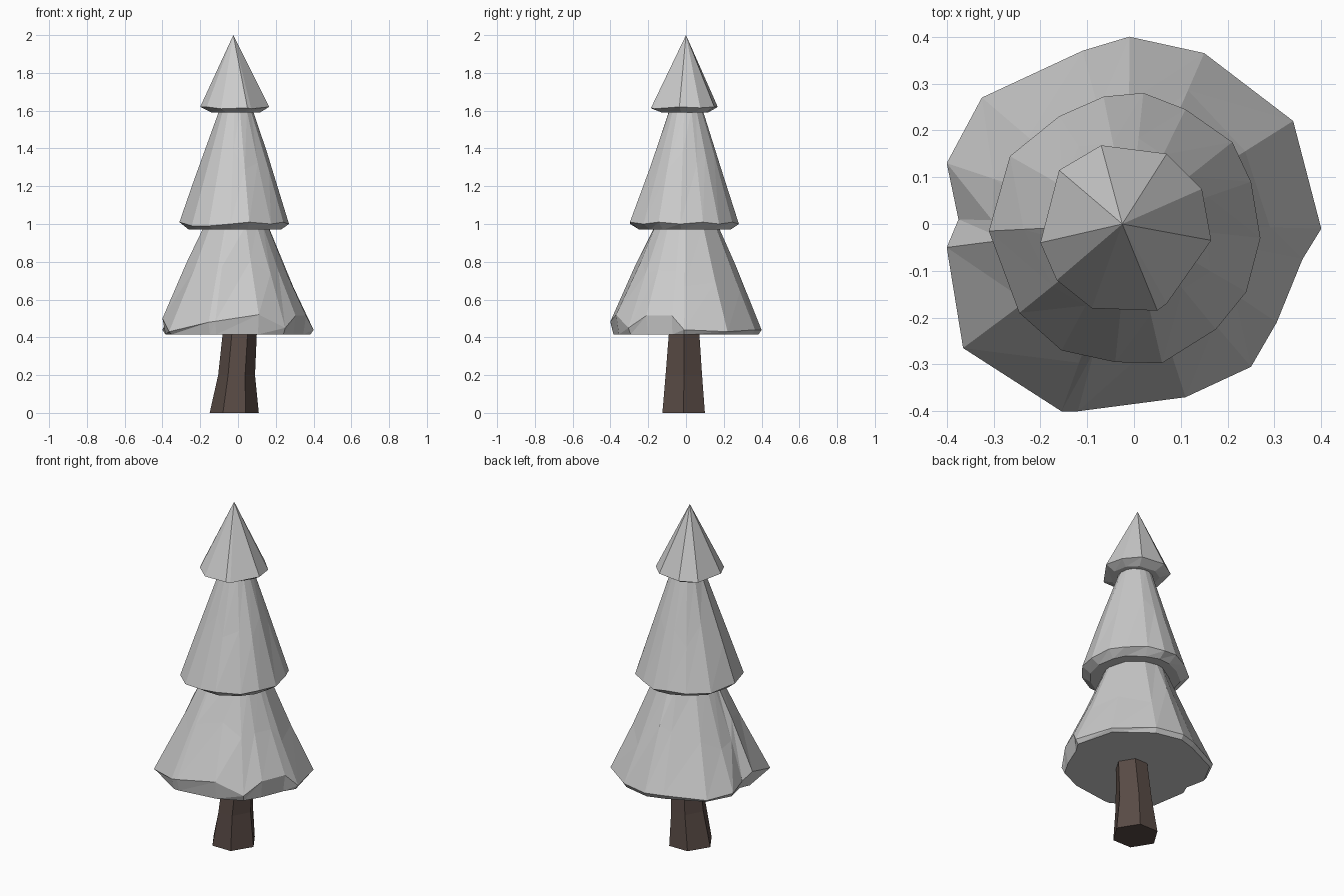
import bpy, bmesh, random, math
from mathutils import Vector

if "Cube" in bpy.data.objects:
    bpy.data.objects.remove(bpy.data.objects["Cube"])

random.seed(4)


def build(name, rings, color=None):
    """Loft rings of equal count from bottom to top; a one-point last ring is an apex."""
    bm = bmesh.new()
    loops = [[bm.verts.new(p) for p in r] for r in rings]
    for a, b in zip(loops, loops[1:]):
        n = len(a)
        for i in range(n):
            j = (i + 1) % n
            if len(b) == 1:
                bm.faces.new((a[i], a[j], b[0]))
            elif name == "trunk":
                bm.faces.new((a[i], a[j], b[j], b[i]))
            else:
                bm.faces.new((a[i], a[j], b[j]))
                bm.faces.new((a[i], b[j], b[i]))
    bm.faces.new(loops[0][::-1])
    if len(loops[-1]) > 1:
        bm.faces.new(loops[-1])
    bmesh.ops.recalc_face_normals(bm, faces=bm.faces)
    me = bpy.data.meshes.new(name)
    bm.to_mesh(me)
    bm.free()
    ob = bpy.data.objects.new(name, me)
    bpy.context.collection.objects.link(ob)
    if color:
        mat = bpy.data.materials.new(name + "_colour")
        mat.diffuse_color = color
        mat.use_nodes = True
        mat.node_tree.nodes["Principled BSDF"].inputs["Base Color"].default_value = mat.diffuse_color
        me.materials.append(mat)
    return ob


def tier(name, rim, z_bot, under, top_c, top_r, z_top, jitter):
    """One skirt of branches: underside, ragged rim, faceted slope, narrow top."""
    c = Vector((top_c[0], top_c[1], 0))
    rim = [Vector(p) for p in rim]
    low = [Vector((p.x * under, p.y * under, z_bot)) for p in rim]
    if top_r == 0:
        return build(name, [low, rim, [Vector((c.x, c.y, z_top))]])
    top = []
    for p in rim:
        a = math.atan2(p.y - c.y, p.x - c.x)
        top.append(Vector((c.x + top_r * math.cos(a), c.y + top_r * math.sin(a), z_top)))
    mid = []
    for p, t in zip(rim, top):
        m = p.lerp(t, 0.5 + random.uniform(-0.15, 0.15))
        k = 1 + random.uniform(-jitter, jitter)
        mid.append(Vector((m.x * k, m.y * k, m.z)))
    return build(name, [low, rim, mid, top])


# Bottom branches, with chipped rim
tier("lower_branches", [
    (.40, -.01, .44), (.34, .22, .43), (.15, .365, .44), (-.01, .40, .44),
    (-.11, .37, .44), (-.325, .27, .43), (-.40, .13, .44), (-.375, .01, .46),
    (-.40, -.05, .50), (-.365, -.265, .43), (-.155, -.40, .48), (-.12, -.40, .485),
    (.11, -.37, .52), (.25, -.305, .45), (.305, -.21, .515), (.36, -.075, .515),
], .415, .96, (-.01, 0), .17, .99, .035)

# Middle branches
tier("middle_branches", [
    (.27, -.03, 1.0), (.25, .09, 1.01), (.21, .175, 1.0), (.11, .245, 1.01),
    (.02, .28, 1.0), (-.065, .272, 1.01), (-.16, .23, 1.0), (-.265, .145, 1.0),
    (-.31, -.015, 1.01), (-.245, -.19, .99), (-.155, -.27, .99), (-.04, -.295, 1.0),
    (.06, -.297, 1.01), (.175, -.225, 1.0), (.24, -.145, 1.01),
], .97, .84, (-.01, 0), .09, 1.60, .035)

# Top branches, ending in a point
tier("top_branches", [
    (.165, -.035, 1.62), (.145, .075, 1.615), (.07, .15, 1.62), (-.07, .168, 1.62),
    (-.16, .115, 1.615), (-.20, -.04, 1.62), (-.165, -.12, 1.62), (-.09, -.18, 1.61),
    (.05, -.185, 1.615), (.07, -.17, 1.61),
], 1.59, .70, (-.025, 0), 0, 2.0, 0)


# Six-sided trunk, slightly bent
def hexagon(x0, x1, y0, y1, z):
    w = x1 - x0
    a, b, ym = x0 + w * .27, x0 + w * .73, (y0 + y1) / 2
    return [(x0, ym, z), (a, y0, z), (b, y0, z), (x1, ym, z), (b, y1, z), (a, y1, z)]


build("trunk", [
    hexagon(-.15, .11, -.125, .10, 0),
    hexagon(-.105, .09, -.108, .085, .2),
    hexagon(-.08, .10, -.09, .07, .43),
], (.10, .07, .06, 1))
